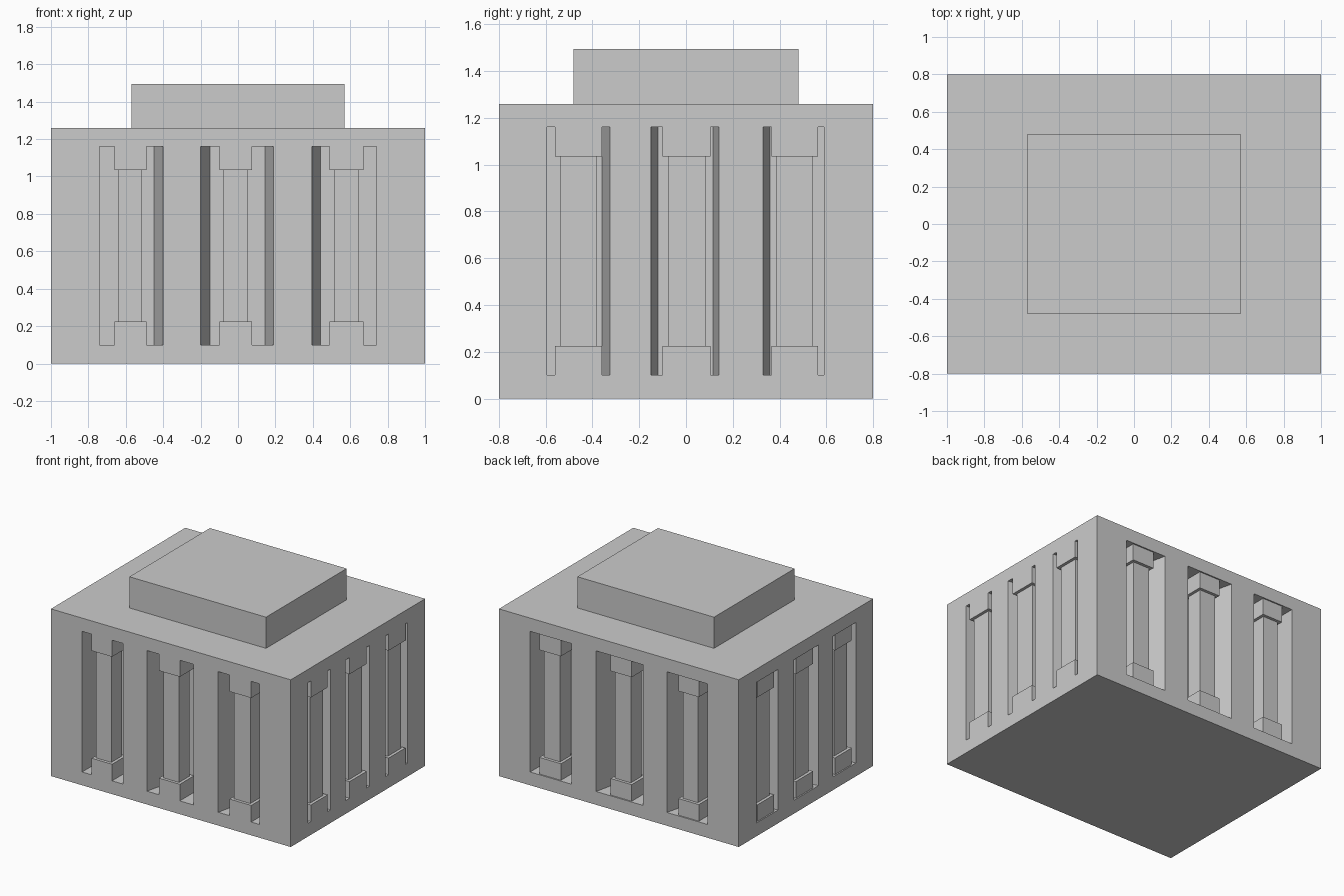
import bpy, bmesh

if "Cube" in bpy.data.objects:
    bpy.data.objects.remove(bpy.data.objects["Cube"])

HX, HY = 1.0, 0.8            # half size of the body
H, TOP = 1.26, 1.495         # body height, total height
Z0, Z1 = 0.10, 1.16          # niche floor and ceiling
DEPTH = 0.20                 # niche depth


def add_prism(bm, pts, z0, z1):
    lo = [bm.verts.new((x, y, z0)) for x, y in pts]
    hi = [bm.verts.new((x, y, z1)) for x, y in pts]
    bm.faces.new(lo[::-1])
    bm.faces.new(hi)
    n = len(pts)
    for i in range(n):
        j = (i + 1) % n
        bm.faces.new((lo[i], lo[j], hi[j], hi[i]))


def finish(bm, name):
    bmesh.ops.recalc_face_normals(bm, faces=bm.faces)
    mesh = bpy.data.meshes.new(name)
    bm.to_mesh(mesh)
    bm.free()
    ob = bpy.data.objects.new(name, mesh)
    bpy.context.collection.objects.link(ob)
    return ob


def box(name, hx, hy, z0, z1):
    bm = bmesh.new()
    add_prism(bm, [(-hx, -hy), (hx, -hy), (hx, hy), (-hx, hy)], z0, z1)
    return finish(bm, name)


def place(side, along, inset):
    """Map a position along a wall and a distance into it to x, y."""
    return {"front": (along, -HY + inset), "back": (along, HY - inset),
            "right": (HX - inset, along), "left": (-HX + inset, along)}[side]


# Each niche: mouth left, mouth right, rear left, rear right, column left, column right
LONG = [(-.74, -.40, -.74, -.45, -.66, -.49),
        (-.20, .19, -.15, .145, -.10, .075),
        (.395, .74, .44, .74, .49, .67)]
SHORT = [(-.595, -.325, -.595, -.36, -.56, -.36),
         (-.15, .14, -.12, .115, -.10, .105),
         (.33, .59, .36, .59, .365, .565)]
WALLS = [("front", LONG, 0.0), ("back", LONG, 0.01),
         ("right", SHORT, 0.0), ("left", SHORT, 0.01)]

# Body and raised roof block
body = box("body", HX, HY, 0, H)
roof = box("roof_block", 0.57, 0.48, H, TOP)

# Niches with splayed sides, cut from the body
bm = bmesh.new()
for side, niches, _ in WALLS:
    for a, b, c, d, _l, _r in niches:
        e = 0.1              # overshoot, continuing the splay outward
        k = e / DEPTH
        add_prism(bm, [place(side, a + (a - c) * k, -e), place(side, b + (b - d) * k, -e),
                       place(side, d, DEPTH), place(side, c, DEPTH)], Z0, Z1)
cutter = finish(bm, "niche_cutter")
cutter.hide_render = True
mod = body.modifiers.new("niches", "BOOLEAN")
mod.operation = "DIFFERENCE"
mod.solver = "EXACT"
mod.object = cutter
bpy.context.view_layer.objects.active = body
bpy.ops.object.modifier_apply(modifier="niches")
bpy.data.objects.remove(cutter)

# Square columns with base and capital blocks
for side, niches, back in WALLS:
    for i, (*_w, l, r) in enumerate(niches):
        bm = bmesh.new()
        for grow, z0, z1 in ((0, Z0, .225), (-.022, .225, 1.035), (0, 1.035, Z1)):
            near, far = back - grow, back + .17 + grow
            add_prism(bm, [place(side, l - grow, near), place(side, r + grow, near),
                           place(side, r + grow, far), place(side, l - grow, far)], z0, z1)
        finish(bm, f"{side}_column_{i + 1}")
